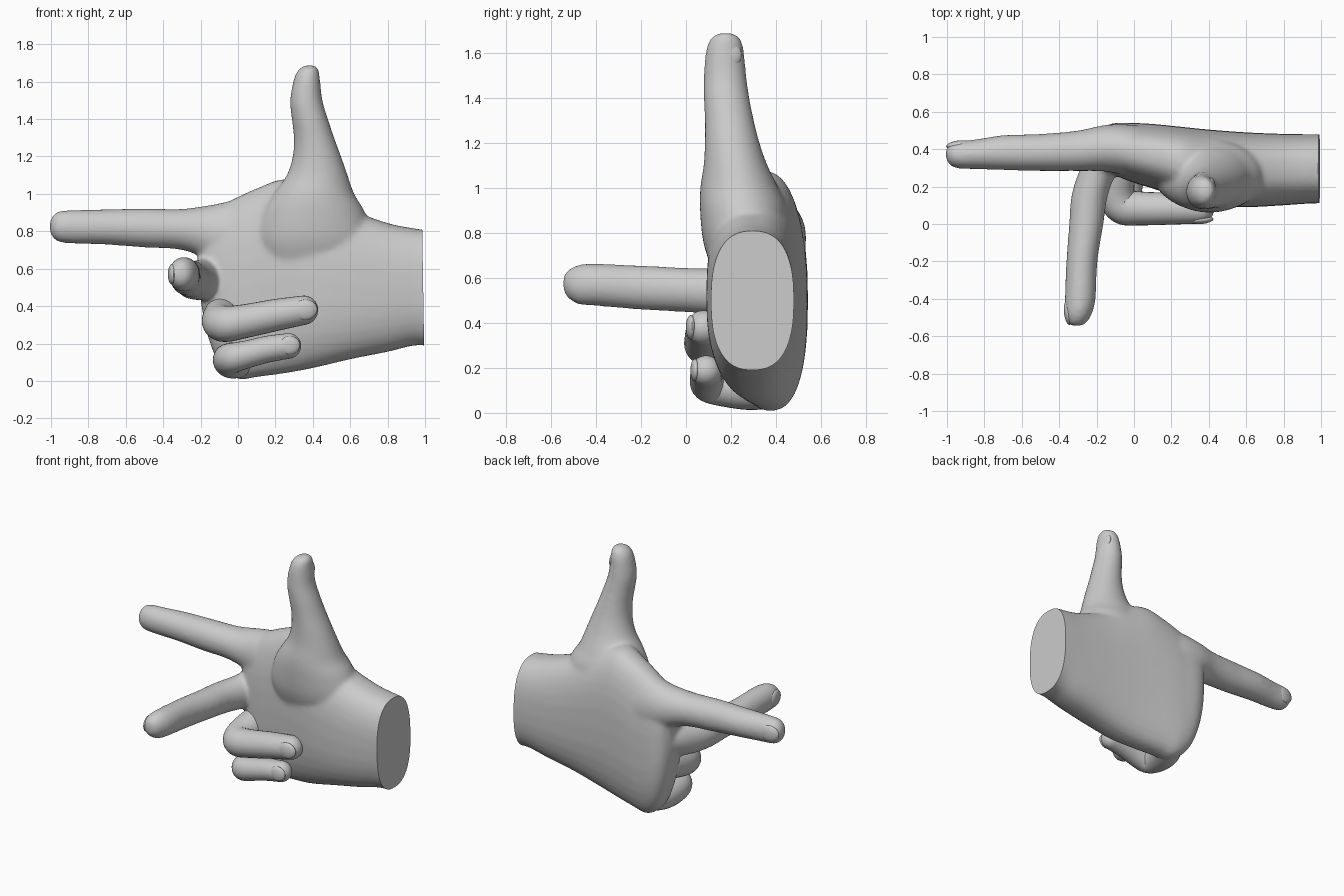
import bpy, bmesh, math
from mathutils import Vector, Matrix

if "Cube" in bpy.data.objects:
    bpy.data.objects.remove(bpy.data.objects["Cube"])


def spline(rows, steps=5):
    """Catmull-Rom through rows of numbers."""
    out = []
    n = len(rows)
    for i in range(n - 1):
        a, b, c, d = (rows[max(0, min(n - 1, k))] for k in (i - 1, i, i + 1, i + 2))
        for s in range(steps):
            t = s / steps
            out.append([0.5 * (2 * q + (r - p) * t + (2 * p - 5 * q + 4 * r - w) * t * t
                               + (3 * q - p - 3 * r + w) * t ** 3)
                        for p, q, r, w in zip(a, b, c, d)])
    out.append(list(rows[-1]))
    return out


def skin(bm, rings):
    """Bridge equal rings of points and cap both ends."""
    vs = [[bm.verts.new(p) for p in ring] for ring in rings]
    n = len(vs[0])
    faces = [bm.faces.new((a[i], a[(i + 1) % n], b[(i + 1) % n], b[i]))
             for a, b in zip(vs, vs[1:]) for i in range(n)]
    faces += [bm.faces.new(vs[0][::-1]), bm.faces.new(vs[-1])]
    bmesh.ops.recalc_face_normals(bm, faces=faces)


def loft(bm, axis, rows, power=2.0, n=32):
    """Rows: position on axis, then min/max on each of the other two axes."""
    others = [k for k in range(3) if k != axis]
    rings = []
    for pos, a0, a1, b0, b1 in spline(rows):
        ring = []
        for i in range(n):
            t = 2 * math.pi * i / n
            c, s = math.cos(t), math.sin(t)
            p = [0, 0, 0]
            p[axis] = pos
            p[others[0]] = (a0 + a1) / 2 + (a1 - a0) / 2 * math.copysign(abs(c) ** (2 / power), c)
            p[others[1]] = (b0 + b1) / 2 + (b1 - b0) / 2 * math.copysign(abs(s) ** (2 / power), s)
            ring.append(p)
        rings.append(ring)
    skin(bm, rings)


def tube(bm, rows, n=28):
    """Bent finger through rows of x, y, z, radius with a round tip."""
    pts = spline(rows, 6)
    end = Vector(pts[-1][:3])
    d = (end - Vector(pts[-2][:3])).normalized()
    r = pts[-1][3]
    for k in range(1, 8):
        a = k * math.pi / 2 / 7.2
        pts.append([*(end + d * r * math.sin(a)), r * math.cos(a)])
    rings = []
    for i, p in enumerate(pts):
        t = Vector(pts[min(i + 1, len(pts) - 1)][:3]) - Vector(pts[max(i - 1, 0)][:3])
        t.normalize()
        u = Vector((0, 0, 1))
        u = (u - t * u.dot(t)).normalized()
        v = t.cross(u)
        rings.append([Vector(p[:3]) + p[3] * (u * math.cos(2 * math.pi * j / n)
                      + v * math.sin(2 * math.pi * j / n)) for j in range(n)])
    skin(bm, rings)


def finish(name, bm, angle=40):
    me = bpy.data.meshes.new(name)
    bm.to_mesh(me)
    bm.free()
    ob = bpy.data.objects.new(name, me)
    bpy.context.collection.objects.link(ob)
    bpy.ops.object.select_all(action='DESELECT')
    ob.select_set(True)
    bpy.context.view_layer.objects.active = ob
    bpy.ops.object.shade_smooth_by_angle(angle=math.radians(angle))
    return ob


def nail(name, loc, normal, along, size=(0.022, 0.065, 0.055)):
    """Thin ellipsoid set into the fingertip."""
    z = Vector(normal).normalized()
    y = Vector(along)
    y = (y - z * y.dot(z)).normalized()
    x = y.cross(z)
    m = Matrix((x, y, z)).transposed().to_4x4()
    m = Matrix.Translation(loc) @ m @ Matrix.Diagonal((size[2], size[1], size[0], 1))
    bm = bmesh.new()
    bmesh.ops.create_uvsphere(bm, u_segments=24, v_segments=12, radius=1, matrix=m)
    finish(name, bm)


bm = bmesh.new()
# Wrist and palm
loft(bm, 0, [(1.06, .11, .48, .18, .80), (.95, .11, .48, .19, .815), (.8, .10, .482, .155, .845),
             (.6, .09, .49, .115, .92), (.4, .10, .505, .068, 1.03), (.25, .14, .52, .04, 1.08),
             (.1, .19, .535, .02, 1.03), (0, .22, .54, .01, .985), (-.1, .26, .54, .09, .935),
             (-.17, .30, .515, .27, .90), (-.21, .35, .46, .5, .85)], 2.5)
# Index finger
loft(bm, 0, [(-1.008, .36, .39, .80, .85), (-.99, .32, .425, .765, .885), (-.95, .298, .443, .74, .91),
             (-.85, .293, .452, .733, .914), (-.7, .288, .475, .728, .918), (-.5, .283, .482, .713, .922),
             (-.3, .283, .50, .70, .92), (-.15, .28, .53, .64, .94), (0, .25, .53, .55, .96),
             (.2, .22, .5, .5, .9)])
# Middle finger
loft(bm, 1, [(-.546, -.33, -.29, .55, .60), (-.53, -.355, -.255, .515, .63), (-.48, -.37, -.225, .482, .658),
             (-.4, -.37, -.205, .475, .663), (-.2, -.362, -.195, .458, .655), (0, -.347, -.163, .447, .645),
             (.15, -.335, -.14, .435, .643), (.28, -.295, -.09, .43, .65), (.38, -.25, -.02, .44, .67),
             (.46, -.2, .05, .47, .66)])
# Thumb and its base
loft(bm, 2, [(1.688, .36, .41, .15, .20), (1.67, .328, .43, .115, .237), (1.62, .30, .438, .09, .256),
             (1.5, .278, .452, .078, .268), (1.4, .287, .482, .078, .282), (1.3, .298, .515, .083, .302),
             (1.2, .292, .552, .083, .327), (1.1, .26, .587, .078, .362), (1.0, .19, .622, .063, .41),
             (.9, .13, .68, .062, .45), (.75, .1, .72, .078, .45), (.6, .15, .7, .13, .4)])

# Fuse into one skin and smooth
temp = finish("hand_source", bm)
rm = temp.modifiers.new("fuse", 'REMESH')
rm.mode = 'VOXEL'
rm.voxel_size = 0.011
sm = temp.modifiers.new("soften", 'SMOOTH')
sm.factor = 0.5
sm.iterations = 22
deps = bpy.context.evaluated_depsgraph_get()
bm = bmesh.new()
bm.from_object(temp, deps)
bpy.data.objects.remove(temp)
# Flat wrist cut
cut = bmesh.ops.bisect_plane(bm, geom=bm.verts[:] + bm.edges[:] + bm.faces[:],
                             plane_co=(.99, 0, .5), plane_no=(1, 0, .016), clear_outer=True)
rim = [e for e in cut['geom_cut'] if isinstance(e, bmesh.types.BMEdge)]
bmesh.ops.contextual_create(bm, geom=rim)
bmesh.ops.recalc_face_normals(bm, faces=bm.faces[:])
finish("palm_thumb_and_straight_fingers", bm)

# Curled fingers
bm = bmesh.new()
tube(bm, [(-.06, .42, .37, .10), (-.085, .30, .345, .10), (-.095, .17, .315, .097), (-.06, .095, .305, .096),
          (.04, .083, .32, .09), (.2, .082, .352, .085), (.35, .08, .378, .078)])
finish("ring_finger", bm)
bm = bmesh.new()
tube(bm, [(.02, .38, .12, .10), (-.03, .28, .11, .097), (-.045, .17, .115, .087), (-.02, .105, .125, .08),
          (.06, .09, .145, .073), (.16, .09, .17, .071), (.27, .09, .187, .068)])
finish("little_finger", bm)

# Nails
nail("thumb_nail", (.416, .188, 1.59), (1, .1, .12), (0, 0, 1), (.022, .06, .06))
nail("index_nail", (-.94, .424, .825), (-.15, 1, 0), (-1, 0, 0))
nail("middle_nail", (-.352, -.475, .57), (-1, -.12, 0), (0, -1, 0))
nail("ring_nail", (.36, .022, .38), (.08, -1, 0), (1, 0, .1))
nail("little_nail", (.277, .04, .19), (.08, -1, 0), (1, 0, .1), (.02, .055, .05))
